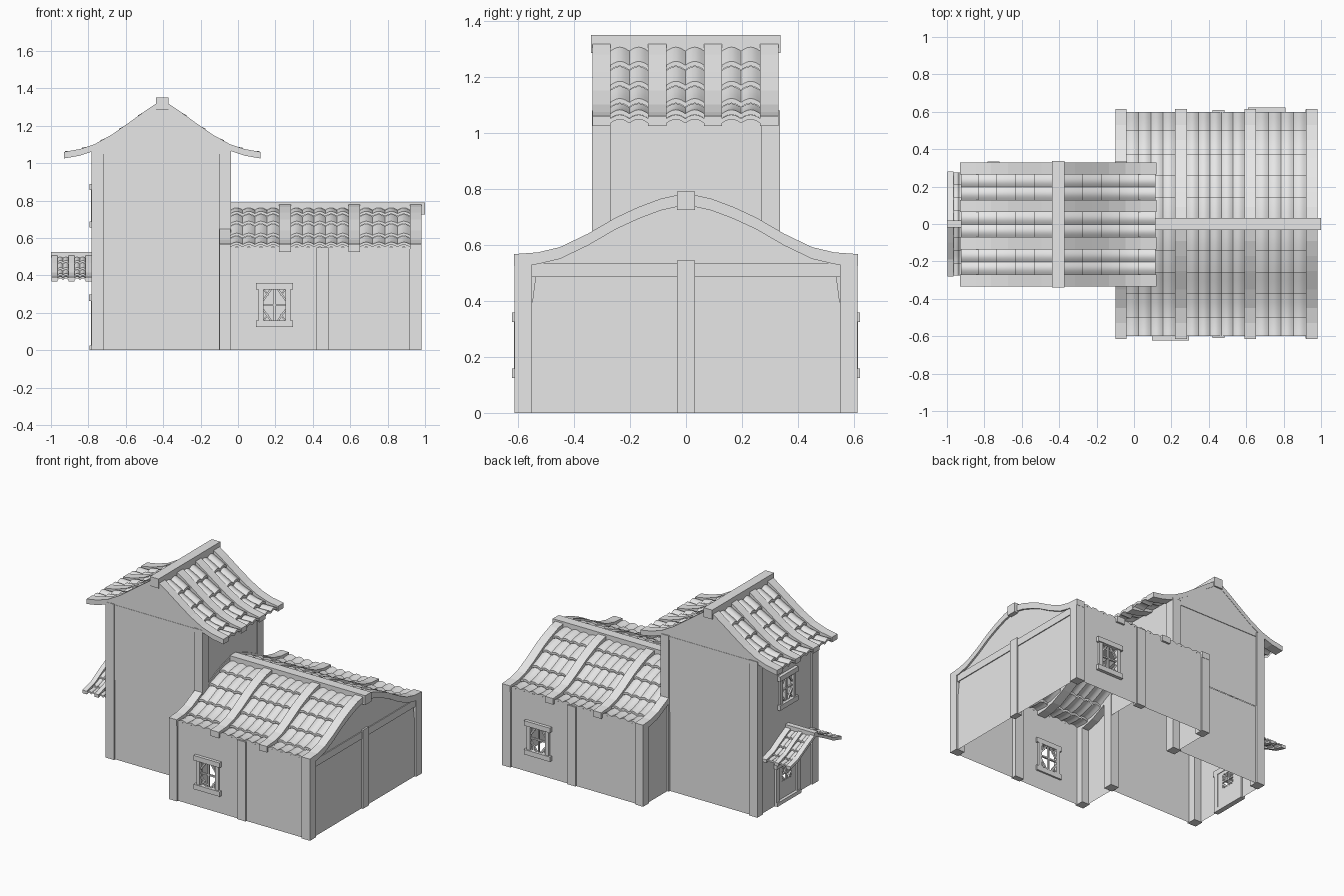
import bpy, bmesh, math

cube = bpy.data.objects.get("Cube")
if cube:
    bpy.data.objects.remove(cube)

grey = bpy.data.materials.new("plain_grey")
grey.use_nodes = True
grey.diffuse_color = (0.8, 0.8, 0.8, 1)
grey.node_tree.nodes["Principled BSDF"].inputs["Base Color"].default_value = (0.8, 0.8, 0.8, 1)


def finish(name, bm, recalc=True):
    if recalc:
        bmesh.ops.recalc_face_normals(bm, faces=bm.faces[:])
    mesh = bpy.data.meshes.new(name)
    bm.to_mesh(mesh)
    bm.free()
    mesh.materials.append(grey)
    obj = bpy.data.objects.new(name, mesh)
    bpy.context.collection.objects.link(obj)
    return obj


def sheet(bm, pts):
    return bm.faces.new([bm.verts.new(p) for p in pts])


def prism(bm, place, outline, o0, o1):
    """Extrude a (u, z) outline between two depths."""
    rings = [[bm.verts.new(place(u, o, z)) for u, z in outline] for o in (o0, o1)]
    n = len(outline)
    for ring in rings:
        bm.faces.new(ring)
    for i in range(n):
        j = (i + 1) % n
        bm.faces.new((rings[0][i], rings[0][j], rings[1][j], rings[1][i]))


def rect(bm, place, u0, u1, z0, z1, o0, o1):
    prism(bm, place, [(u0, z0), (u1, z0), (u1, z1), (u0, z1)], o0, o1)


def bar(bm, place, p, q, w, o0, o1):
    dx, dz = q[0] - p[0], q[1] - p[1]
    k = w / 2 / math.hypot(dx, dz)
    nx, nz = -dz * k, dx * k
    prism(bm, place, [(p[0] + nx, p[1] + nz), (q[0] + nx, q[1] + nz),
                      (q[0] - nx, q[1] - nz), (p[0] - nx, p[1] - nz)], o0, o1)


def wall(bm, place, u0, u1, z0, z1, hole=None, o=0):
    """Flat wall with an optional rectangular opening."""
    parts = [(u0, u1, z0, z1)]
    if hole:
        a, b, c, d = hole
        parts = [(u0, a, z0, z1), (b, u1, z0, z1), (a, b, z0, c), (a, b, d, z1)]
    for a, b, c, d in parts:
        if b > a and d > c:
            sheet(bm, [place(a, o, c), place(b, o, c), place(b, o, d), place(a, o, d)])


def facing(axis, sign, dist):
    """Map (along, outward, height) to the model for a wall facing sign*axis."""
    if axis == "y":
        return lambda u, o, z: (u, sign * (dist + o), z)
    return lambda u, o, z: (sign * (dist + o), u, z)


def height(profile, d):
    for (d0, z0), (d1, z1) in zip(profile, profile[1:]):
        if d <= d1:
            return z0 + (z1 - z0) * (d - d0) / (d1 - d0)
    return profile[-1][1]


# Roof curves: distance from the ridge, height of the upper side
HOUSE = [(0, .785), (.09, .765), (.17, .735), (.25, .698), (.35, .64), (.45, .592), (.53, .573), (.615, .567)]
TOWER = [(0, 1.34), (.09, 1.28), (.18, 1.215), (.27, 1.152), (.36, 1.102), (.44, 1.075), (.525, 1.06)]
PORCH = [(0, .515), (.1, .465), (.19, .415), (.28, .39)]
house_map = lambda a, d, z: (a, d, z)
tower_map = lambda a, d, z: (d - .405, a, z)


def strips(name, place, profile, spans, thick):
    """Curved battens running over the roof from eave to eave."""
    bm = bmesh.new()
    top = [(-d, z) for d, z in reversed(profile)] + profile[1:]
    outline = top + [(d, z - thick) for d, z in reversed(top)]
    for a0, a1 in spans:
        prism(bm, lambda u, o, z: place(o, u, z), outline, a0, a1)
    return finish(name, bm)


def tiles(name, place, profile, bays, rows, size, sink, bump):
    """Overlapping courses of rounded tiles between the battens."""
    bm = bmesh.new()
    for a0, a1 in bays:
        n = max(2, round((a1 - a0) / size))
        steps = n * 6
        for side in (-1, 1):
            for d0, d1 in zip(rows, rows[1:]):
                lines = []
                for t, lip in ((0, 0), (.35, 0), (.7, 0), (1, 0), (1, 1)):
                    d = d0 + (d1 - d0) * t
                    base = height(profile, d) - sink + bump * (1.3 * t - 1.2 * lip)
                    lines.append([bm.verts.new(place(
                        a0 + (a1 - a0) * i / steps, side * d,
                        base + bump * abs(math.sin(math.pi * n * i / steps))))
                        for i in range(steps + 1)])
                for p, q in zip(lines, lines[1:]):
                    for i in range(steps):
                        f = bm.faces.new((p[i], p[i + 1], q[i + 1], q[i]))
                        f.normal_update()
                        if f.normal.z < 0:
                            f.normal_flip()
    obj = finish(name, bm, False)
    bpy.context.view_layer.objects.active = obj
    obj.select_set(True)
    bpy.ops.object.shade_smooth_by_angle(angle=math.radians(35))
    obj.select_set(False)


def box(name, x0, x1, y0, y1, z0, z1):
    bm = bmesh.new()
    rect(bm, lambda u, o, z: (u, o, z), x0, x1, z0, z1, y0, y1)
    return finish(name, bm)


def lattice(bm, place, u, z, w, h):
    bar(bm, place, (u, z - h), (u, z + h), .01, -.008, .004)
    bar(bm, place, (u - w, z), (u + w, z), .01, -.008, .004)
    for i in (-1, 1):
        for j in (-1, 1):
            bar(bm, place, (u + i * w, z + j * h * .3), (u + i * w * .3, z + j * h), .01, -.008, .004)
            bar(bm, place, (u + i * w * .55, z + j * h * .6), (u + i * w, z + j * h), .008, -.008, .004)


def window(name, place, u, z):
    bm = bmesh.new()
    for s in (-1, 1):
        rect(bm, place, u - .1, u + .1, z + s * .1 - .017, z + s * .1 + .017, -.012, .022)
        rect(bm, place, u + s * .072 - .013, u + s * .072 + .013, z - .085, z + .085, -.012, .014)
    lattice(bm, place, u, z, .06, .085)
    finish(name, bm)
    return (u - .06, u + .06, z - .085, z + .085)


# House walls, with one window front and back
bm = bmesh.new()
for sign, u, label in ((-1, .195, "front"), (1, .71, "back")):
    side = facing("y", sign, .6)
    hole = window(label + "_window", side, u, .242)
    wall(bm, side, -.09, .97, 0, .55, hole)
    # short return beside the tower
    sheet(bm, [(-.09, sign * .6, 0), (-.09, sign * .33, 0), (-.09, sign * .33, .61),
               (-.09, sign * .45, .55), (-.09, sign * .6, .53)])
gable = [(d, z - .03) for d, z in HOUSE if d < .6]
sheet(bm, [(.97, -.6, 0), (.97, .6, 0)] + [(.97, d, z) for d, z in reversed(gable)]
      + [(.97, -d, z) for d, z in gable[1:]])
finish("house_walls", bm)

# House posts and gable beams
bm = bmesh.new()
for sign in (-1, 1):
    side = facing("y", sign, .6)
    for x0, x1 in ((-.1, -.04), (.918, .982)):
        rect(bm, side, x0, x1, 0, .54, -.05, .013)
    rect(bm, side, .42, .485, 0, .55, -.03, .01)
end = facing("x", 1, .97)
rect(bm, end, -.033, .033, 0, .545, -.03, .012)
rect(bm, end, -.55, .55, .485, .535, -.02, .006)
finish("house_posts", bm)

# House roof
strips("house_roof_battens", house_map, HOUSE, [(-.1, -.04), (.22, .283), (.59, .652), (.92, .982)], .042)
tiles("house_roof_tiles", house_map, HOUSE, [(-.04, .22), (.283, .59), (.652, .92)],
      [.02, .145, .26, .375, .5, .6], .065, .03, .012)
box("house_ridge", -.04, 1, -.033, .033, .725, .79)

# Tower walls in two storeys, gables, and the doorway side
MID, TOP = .55, 1.06
bm = bmesh.new()
gable = [(d, z - .025) for d, z in TOWER if d < .37]
for sign in (-1, 1):
    side = facing("y", sign, .322)
    wall(bm, side, -.775, -.045, 0, MID)
    wall(bm, side, -.775, -.045, MID, TOP, o=.004)
    sheet(bm, [side(-.405 + d, .006, z) for d, z in
               [(-.36, TOP), (.36, TOP)] + gable[::-1] + [(-d, z) for d, z in gable[1:]]])
left = facing("x", -1, .772)
wall(bm, left, -.325, .325, 0, MID, (-.1, .1, .02, .265))
wall(bm, left, -.325, .325, MID, TOP + .02, window("tower_window", left, 0, .772))
wall(bm, facing("x", -1, .045), -.325, .325, .5, TOP + .02)
finish("tower_walls", bm)

bm = bmesh.new()
for sign in (-1, 1):
    side = facing("y", sign, .33)
    for x0 in (-.782, -.102):
        rect(bm, side, x0, x0 + .064, 0, 1.08, -.06, .005)
    rect(bm, side, -.72, -.1, TOP - .01, TOP + .015, -.02, 0)
finish("tower_posts", bm)

# Tower roof
strips("tower_roof_battens", tower_map, TOWER,
       [(-.333, -.27), (-.135, -.07), (.065, .128), (.265, .33)], .035)
tiles("tower_roof_tiles", tower_map, TOWER, [(-.27, -.135), (-.07, .065), (.128, .265)],
      [.02, .13, .23, .33, .43, .52], .067, .028, .014)
box("tower_ridge", -.438, -.372, -.34, .338, 1.285, 1.35)

# Door with a small lattice opening
bm = bmesh.new()
for s in (-1, 1):
    rect(bm, left, s * .115 - .017, s * .115 + .017, 0, .27, -.012, .015)
    rect(bm, left, min(s * .05, s * .1), max(s * .05, s * .1), .02, .265, -.008, .002)
rect(bm, left, -.14, .14, .262, .298, -.012, .025)
rect(bm, left, -.13, .13, 0, .025, -.012, .022)
rect(bm, left, -.05, .05, .02, .14, -.008, .002)
rect(bm, left, -.05, .05, .24, .265, -.008, .002)
lattice(bm, left, 0, .19, .05, .05)
finish("door", bm)

# Porch roof over the door
strips("porch_battens", house_map, PORCH, [(-.998, -.965), (-.905, -.875), (-.815, -.775)], .022)
tiles("porch_tiles", house_map, PORCH, [(-.965, -.905), (-.875, -.815)],
      [.01, .075, .145, .215, .275], .06, .018, .009)
box("porch_ridge", -1, -.775, -.018, .018, .495, .525)
